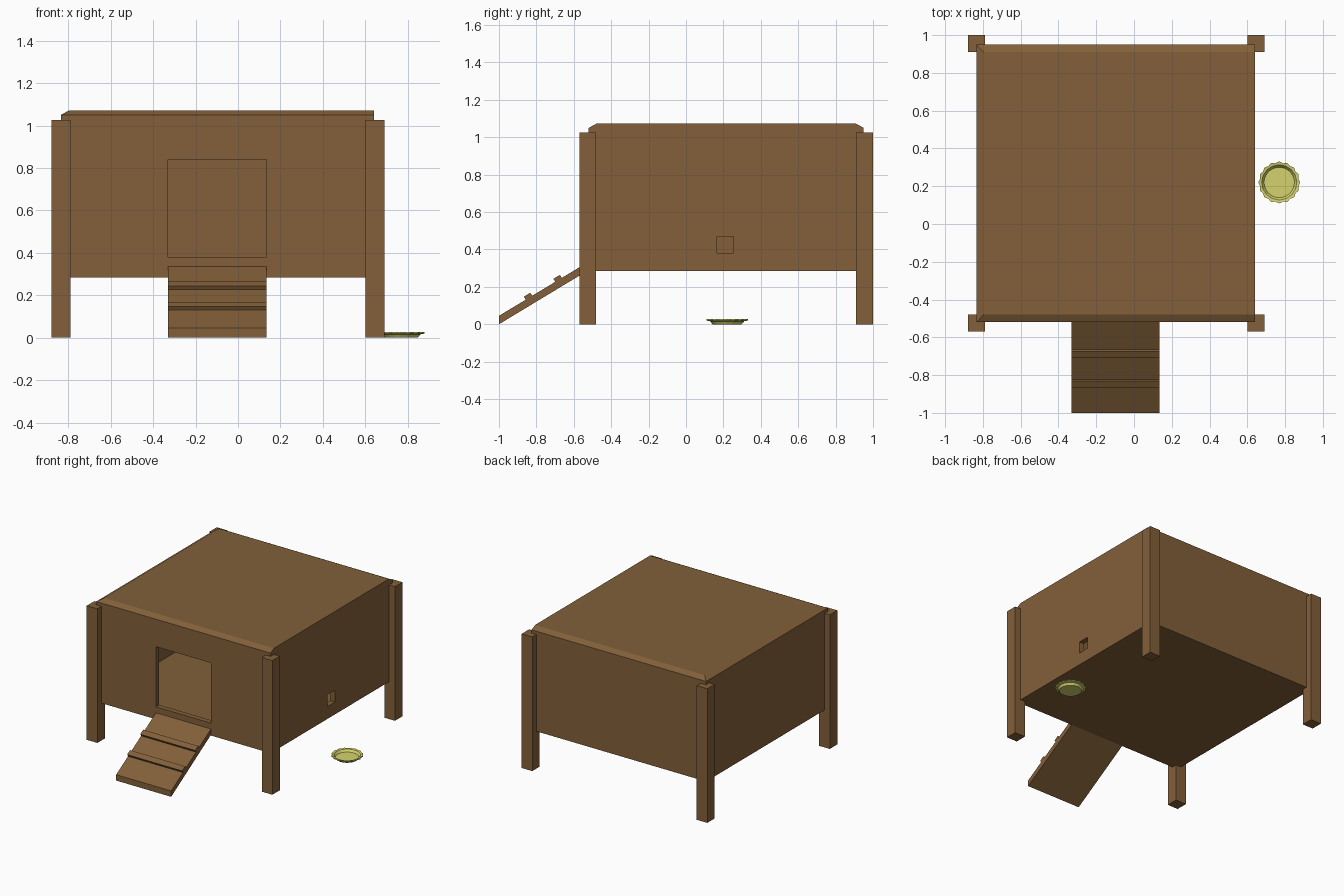
import bpy, bmesh, math

if "Cube" in bpy.data.objects:
    bpy.data.objects.remove(bpy.data.objects["Cube"])


def material(name, rgb):
    m = bpy.data.materials.new(name)
    m.diffuse_color = (*rgb, 1)
    m.use_nodes = True
    m.node_tree.nodes["Principled BSDF"].inputs["Base Color"].default_value = m.diffuse_color
    return m


WOOD = material("brown wood", (0.225, 0.117, 0.041))
DISH = material("pale yellow dish", (0.66, 0.65, 0.155))


def mesh_object(name, verts, faces, mat):
    me = bpy.data.meshes.new(name)
    bm = bmesh.new()
    vs = [bm.verts.new(v) for v in verts]
    for f in faces:
        bm.faces.new([vs[i] for i in f])
    bmesh.ops.recalc_face_normals(bm, faces=bm.faces)
    bm.to_mesh(me)
    bm.free()
    me.materials.append(mat)
    ob = bpy.data.objects.new(name, me)
    bpy.context.collection.objects.link(ob)
    return ob


def frustum(name, low, high):
    """Block between two rectangles, each (x0, x1, y0, y1, z)."""
    verts = []
    for x0, x1, y0, y1, z in (low, high):
        verts += [(x0, y0, z), (x1, y0, z), (x1, y1, z), (x0, y1, z)]
    faces = [(3, 2, 1, 0), (4, 5, 6, 7)]
    faces += [(i, (i + 1) % 4, 4 + (i + 1) % 4, 4 + i) for i in range(4)]
    return mesh_object(name, verts, faces, WOOD)


def box(name, x0, x1, y0, y1, z0, z1):
    return frustum(name, (x0, x1, y0, y1, z0), (x0, x1, y0, y1, z1))


def holed_wall(name, outer, hole, d0, d1, place):
    """Wall with a rectangular opening; place maps (u, depth, z) to xyz."""
    verts = []
    for d in (d0, d1):
        for u0, u1, z0, z1 in (outer, hole):
            verts += [place(u, d, z) for u, z in
                      ((u0, z0), (u1, z0), (u1, z1), (u0, z1))]
    faces = []
    for i in range(4):
        j = (i + 1) % 4
        faces += [(i, j, 4 + j, 4 + i), (8 + i, 8 + j, 12 + j, 12 + i),
                  (i, j, 8 + j, 8 + i), (4 + i, 4 + j, 12 + j, 12 + i)]
    return mesh_object(name, verts, faces, WOOD)


def side_prism(name, profile, x0, x1):
    """Extrude a (y, z) profile along x."""
    n = len(profile)
    verts = [(x, y, z) for x in (x0, x1) for y, z in profile]
    faces = [tuple(range(n)), tuple(range(n, 2 * n))]
    faces += [(i, (i + 1) % n, n + (i + 1) % n, n + i) for i in range(n)]
    return mesh_object(name, verts, faces, WOOD)


# Corner legs
for xn, x in (("left", -0.88), ("right", 0.60)):
    for yn, y in (("front", -0.57), ("back", 0.91)):
        box(f"{yn}_{xn}_leg", x, x + 0.09, y, y + 0.09, 0, 1.025)

# Walls, with a doorway in front and a small window on the right
BOTTOM, TOP = 0.285, 1.03
holed_wall("front_wall", (-0.835, 0.64, BOTTOM, TOP), (-0.33, 0.135, 0.38, 0.84),
           -0.52, -0.48, lambda u, d, z: (u, d, z))
holed_wall("right_wall", (-0.48, 0.91, BOTTOM, TOP), (0.165, 0.255, 0.38, 0.47),
           0.60, 0.64, lambda u, d, z: (d, u, z))
box("left_wall", -0.835, -0.795, -0.48, 0.91, BOTTOM, TOP)
box("back_wall", -0.835, 0.64, 0.91, 0.95, BOTTOM, TOP)

# Floor inside the walls
box("floor", -0.795, 0.60, -0.48, 0.91, BOTTOM, 0.33)

# Roof: square lower edge with a chamfer on the front, back and left
box("roof_base", -0.835, 0.64, -0.52, 0.95, TOP, 1.05)
frustum("roof_top", (-0.835, 0.64, -0.52, 0.95, 1.05),
        (-0.795, 0.64, -0.48, 0.91, 1.072))

# Ramp and its two cleats
SLOPE = 0.604


def ramp_z(y):
    return 0.045 + (y + 1) * SLOPE


side_prism("ramp", [(-1, 0), (-1, 0.045), (-0.52, ramp_z(-0.52)),
                    (-0.52, ramp_z(-0.52) - 0.045)], -0.33, 0.135)
for k, y in enumerate((-0.855, -0.697)):
    a, b = y, y + 0.035
    side_prism(f"ramp_cleat_{k + 1}",
               [(a, ramp_z(a) - 0.005), (a - 0.012, ramp_z(a) + 0.015),
                (b - 0.012, ramp_z(b) + 0.015), (b, ramp_z(b) - 0.005)],
               -0.33, 0.135)

# Scalloped feeding dish: (radius, height, scallop depth) revolved
profile = [(0.078, 0.0, 0), (0.090, 0.016, 0.001), (0.107, 0.020, 0.004),
           (0.107, 0.028, 0.004), (0.092, 0.025, 0.001), (0.080, 0.008, 0)]
LOBES, N = 16, 64
verts, faces = [], []
for r, z, s in profile:
    for i in range(N):
        t = math.tau * i / N
        rr = r + s * math.cos(LOBES * t)
        verts.append((0.769 + rr * math.cos(t), 0.22 + rr * math.sin(t), z))
for k in range(len(profile) - 1):
    for i in range(N):
        j = (i + 1) % N
        faces.append((k * N + i, k * N + j, (k + 1) * N + j, (k + 1) * N + i))
faces += [tuple(range(N)), tuple(range(len(verts) - N, len(verts)))]
mesh_object("feeding_dish", verts, faces, DISH)
